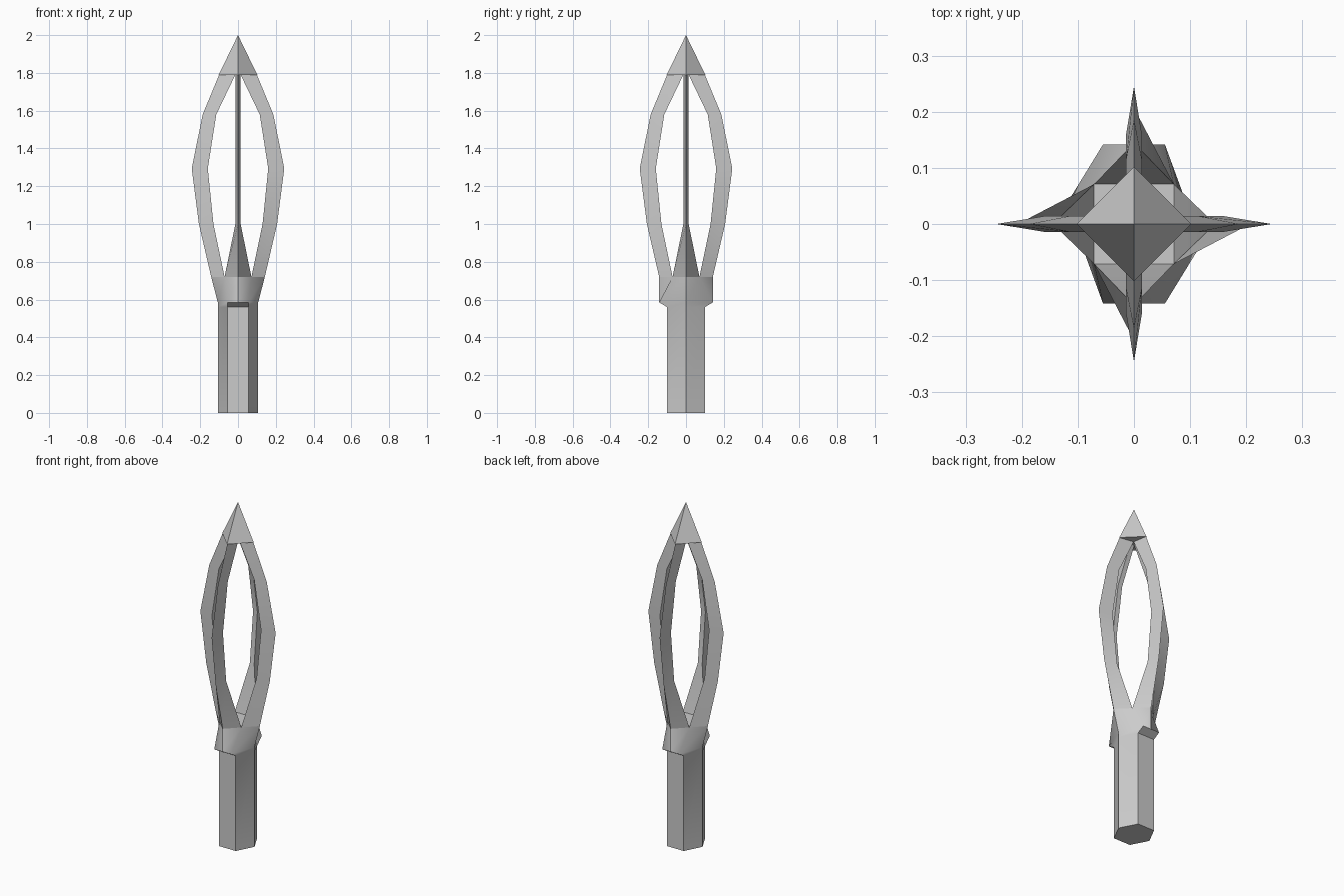
import bpy, bmesh, math
from mathutils import Matrix

if "Cube" in bpy.data.objects:
    bpy.data.objects.remove(bpy.data.objects["Cube"])


def loft(bm, rings):
    """Skin a list of equal-length point rings and cap both ends."""
    rows = [[bm.verts.new(p) for p in ring] for ring in rings]
    n = len(rows[0])
    for lo, hi in zip(rows, rows[1:]):
        for i in range(n):
            j = (i + 1) % n
            bm.faces.new((lo[i], lo[j], hi[j], hi[i]))
    bm.faces.new(rows[0][::-1])
    bm.faces.new(rows[-1])


def finish(name, bm, angle=35):
    bmesh.ops.recalc_face_normals(bm, faces=bm.faces)
    me = bpy.data.meshes.new(name)
    bm.to_mesh(me)
    bm.free()
    ob = bpy.data.objects.new(name, me)
    bpy.context.collection.objects.link(ob)
    bpy.ops.object.select_all(action='DESELECT')
    ob.select_set(True)
    bpy.context.view_layer.objects.active = ob
    bpy.ops.object.shade_smooth_by_angle(angle=math.radians(angle))
    return ob


def body_ring(z, side, cx, cy, front):
    """Eight points: side points on x, corners, and mid points on y."""
    return [(side, 0, z), (cx, cy, z), (0, front, z), (-cx, cy, z),
            (-side, 0, z), (-cx, -cy, z), (0, -front, z), (cx, -cy, z)]


# Hexagonal handle flaring into the collar, which ends as a diamond
bm = bmesh.new()
loft(bm, [body_ring(0.0, 0.107, 0.055, 0.10, 0.10),
          body_ring(0.56, 0.107, 0.055, 0.10, 0.10),
          body_ring(0.585, 0.107, 0.055, 0.142, 0.142),
          body_ring(0.72, 0.142, 0.071, 0.071, 0.142)])
finish("handle_and_collar", bm)

# Four curved flanges: (height, outer radius, inner radius, half thickness)
profile = [(0.72, 0.142, 0.071, 0.071),
           (1.00, 0.207, 0.130, 0.014),
           (1.294, 0.245, 0.160, 0.014),
           (1.58, 0.187, 0.115, 0.014),
           (1.79, 0.100, 0.014, 0.014)]
for k, side in enumerate(("right", "back", "left", "front")):
    bm = bmesh.new()
    loft(bm, [[(ro, 0, z), (ri, t, z), (ri, -t, z)] for z, ro, ri, t in profile])
    bmesh.ops.rotate(bm, verts=bm.verts, cent=(0, 0, 0),
                     matrix=Matrix.Rotation(k * math.pi / 2, 3, 'Z'))
    finish(side + "_flange", bm)

# Four-sided pointed tip
bm = bmesh.new()
bmesh.ops.create_cone(bm, cap_ends=True, segments=4, radius1=0.102, radius2=0,
                      depth=0.21, matrix=Matrix.Translation((0, 0, 1.895)))
# keep the corners on the x and y axes
if min(abs(v.co.x) for v in bm.verts if v.co.z < 1.85) > 0.01:
    bmesh.ops.rotate(bm, verts=bm.verts, cent=(0, 0, 0),
                     matrix=Matrix.Rotation(math.pi / 4, 3, 'Z'))
finish("tip", bm)
